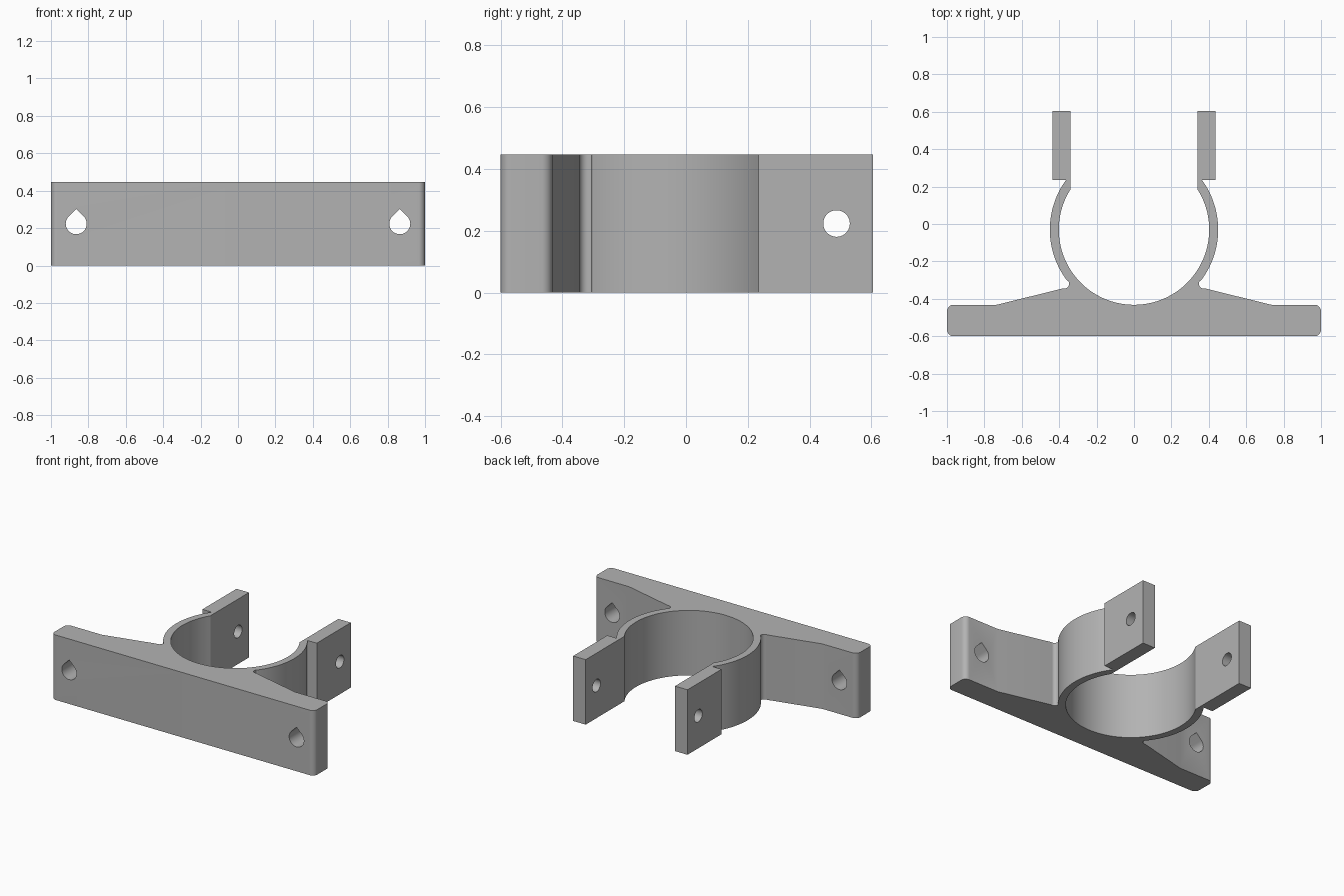
import bpy, bmesh
from math import sin, cos, radians, sqrt

HEIGHT = 0.447
RING_Y = -0.03

if "Cube" in bpy.data.objects:
    bpy.data.objects.remove(bpy.data.objects["Cube"], do_unlink=True)

grey = bpy.data.materials.new("plain_grey")
grey.use_nodes = True
colour = (0.45, 0.45, 0.45, 1)
grey.diffuse_color = colour
grey.node_tree.nodes["Principled BSDF"].inputs["Base Color"].default_value = colour


def arc(cx, cy, r, start, end, steps):
    """Points along a circular arc, angles in degrees."""
    angles = [radians(start + (end - start) * i / steps) for i in range(steps + 1)]
    return [(cx + r * cos(a), cy + r * sin(a)) for a in angles]


def prism(name, points, depth):
    """Extrude a closed outline of 3D points along a vector."""
    bm = bmesh.new()
    face = bm.faces.new([bm.verts.new(p) for p in points])
    grown = bmesh.ops.extrude_face_region(bm, geom=[face])
    moved = [v for v in grown["geom"] if isinstance(v, bmesh.types.BMVert)]
    bmesh.ops.translate(bm, verts=moved, vec=depth)
    bmesh.ops.recalc_face_normals(bm, faces=bm.faces)
    mesh = bpy.data.meshes.new(name)
    bm.to_mesh(mesh)
    bm.free()
    mesh.materials.append(grey)
    obj = bpy.data.objects.new(name, mesh)
    bpy.context.collection.objects.link(obj)
    return obj


# Half outline: base bar, sloped web, clamp ring, bolt tab
half = [(0, -0.6)]
half += arc(0.965, -0.565, 0.035, -90, 0, 8)
half += arc(0.965, -0.467, 0.035, 0, 90, 8)
half += [(0.735, -0.432)]
half += arc(0.373, -0.319, 0.026, 283, 148, 8)
half += arc(0, RING_Y, 0.45, -37, 36, 28)
half += [(0.435, 0.235), (0.435, 0.605), (0.34, 0.605)]
half += arc(0, RING_Y, 0.402, 32.2, -90, 48)
# Mirror the outline, sharing the two points on the centre line
outline = half + [(-x, y) for x, y in reversed(half[1:-1])]
bracket = prism("pipe_clamp_bracket", [(x, y, 0) for x, y in outline], (0, 0, HEIGHT))

# Teardrop screw holes through the bar, and a round bolt hole through both tabs
mid = HEIGHT / 2
r = 0.056
drop = arc(0, mid, r, 135, 405, 36) + [(0, mid + r * sqrt(2))]
cutters = [prism("screw_hole_cutter", [(x + side * 0.865, -0.8, z) for x, z in drop], (0, 0.6, 0))
           for side in (-1, 1)]
bolt = arc(0.487, mid, 0.043, 0, 360, 36)[:-1]
cutters.append(prism("bolt_hole_cutter", [(-0.6, y, z) for y, z in bolt], (1.2, 0, 0)))

for cutter in cutters:
    cutter.hide_render = True
    cut = bracket.modifiers.new(cutter.name, "BOOLEAN")
    cut.operation = "DIFFERENCE"
    cut.solver = "EXACT"
    cut.object = cutter

# Bake the holes and drop the cutters
bpy.context.view_layer.update()
graph = bpy.context.evaluated_depsgraph_get()
finished = bpy.data.meshes.new_from_object(bracket.evaluated_get(graph))
bracket.modifiers.clear()
bracket.data = finished
finished.name = "pipe_clamp_bracket"
for cutter in cutters:
    bpy.data.objects.remove(cutter, do_unlink=True)

# Smooth the round walls, keep the rims crisp
bpy.ops.object.select_all(action="DESELECT")
bracket.select_set(True)
bpy.context.view_layer.objects.active = bracket
bpy.ops.object.shade_smooth_by_angle(angle=radians(25))
